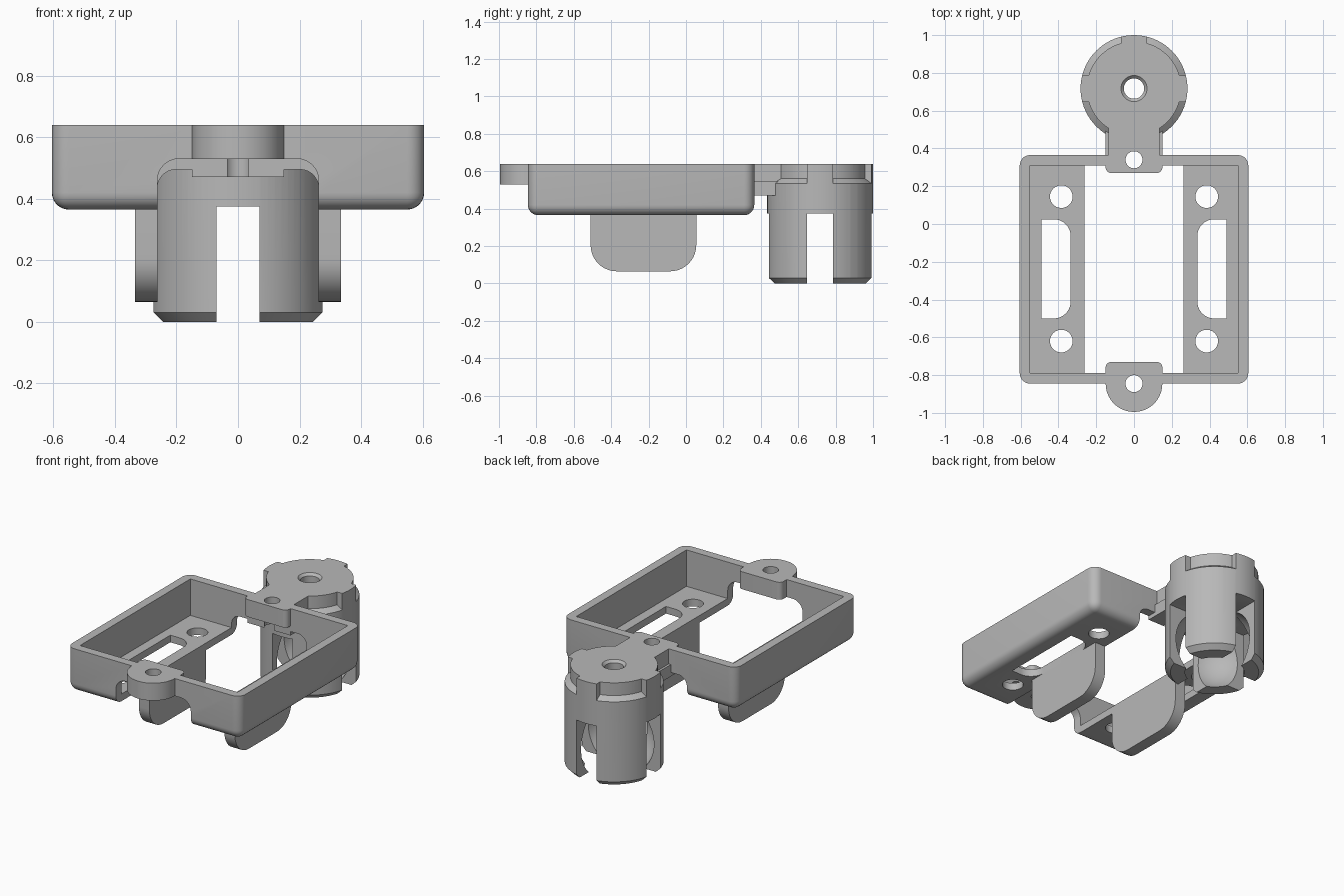
import bpy, bmesh, math
from mathutils import Vector

cube = bpy.data.objects.get("Cube")
if cube:
    bpy.data.objects.remove(cube, do_unlink=True)

grey = bpy.data.materials.new("plain_grey")
grey.use_nodes = True
colour = (0.48, 0.48, 0.48, 1)
grey.diffuse_color = colour
grey.node_tree.nodes["Principled BSDF"].inputs["Base Color"].default_value = colour


def make(name, bm):
    bmesh.ops.recalc_face_normals(bm, faces=bm.faces)
    mesh = bpy.data.meshes.new(name)
    bm.to_mesh(mesh)
    bm.free()
    ob = bpy.data.objects.new(name, mesh)
    bpy.context.collection.objects.link(ob)
    return ob


def rounded(a0, a1, b0, b1, radii=(0, 0, 0, 0), steps=10):
    """Rectangle outline; radii run counter-clockwise from the low corner."""
    pts = []
    corners = ((a0, b0, 1, 1), (a1, b0, -1, 1), (a1, b1, -1, -1), (a0, b1, 1, -1))
    for i, ((a, b, sa, sb), r) in enumerate(zip(corners, radii)):
        if not r:
            pts.append((a, b))
            continue
        for k in range(steps + 1):
            t = math.pi * (1 + i / 2) + math.pi / 2 * k / steps
            pts.append((a + sa * r + r * math.cos(t), b + sb * r + r * math.sin(t)))
    return pts


def prism(name, pts, axis, lo, hi):
    """Extrude an outline along x, y or z."""
    place = {"x": lambda a, b, c: (c, a, b),
             "y": lambda a, b, c: (a, c, b),
             "z": lambda a, b, c: (a, b, c)}[axis]
    bm = bmesh.new()
    face = bm.faces.new([bm.verts.new(place(a, b, lo)) for a, b in pts])
    new = bmesh.ops.extrude_face_region(bm, geom=[face])["geom"]
    bmesh.ops.translate(bm, vec=Vector(place(0, 0, hi - lo)),
                        verts=[g for g in new if isinstance(g, bmesh.types.BMVert)])
    return make(name, bm)


def box(name, x0, x1, y0, y1, z0, z1):
    return prism(name, rounded(x0, x1, y0, y1), "z", z0, z1)


def lathe(name, profile, x, y, steps=72):
    """Revolve a closed (radius, height) profile around a vertical axis."""
    bm = bmesh.new()
    verts = [bm.verts.new((r, 0, z)) for r, z in profile]
    edges = [bm.edges.new((verts[i], verts[(i + 1) % len(verts)])) for i in range(len(verts))]
    bmesh.ops.spin(bm, geom=verts + edges, cent=(0, 0, 0), axis=(0, 0, 1),
                   angle=math.tau, steps=steps, use_duplicate=False)
    bmesh.ops.remove_doubles(bm, verts=bm.verts, dist=1e-5)
    bmesh.ops.dissolve_degenerate(bm, edges=bm.edges, dist=1e-5)
    bmesh.ops.translate(bm, verts=bm.verts, vec=(x, y, 0))
    return make(name, bm)


def cylinder(name, x, y, r, z0, z1):
    pts = [(x + r * math.cos(math.tau * k / 40), y + r * math.sin(math.tau * k / 40))
           for k in range(40)]
    return prism(name, pts, "z", z0, z1)


def combine(target, tools, operation):
    for tool in tools:
        tool.hide_render = True
        mod = target.modifiers.new("combine", "BOOLEAN")
        mod.operation, mod.solver, mod.object = operation, "EXACT", tool
        with bpy.context.temp_override(object=target, active_object=target):
            bpy.ops.object.modifier_apply(modifier=mod.name)
        bpy.data.objects.remove(tool, do_unlink=True)


TOP, FLOOR, BASE = 0.64, 0.41, 0.365
FRONT, BACK, OPEN = -0.845, 0.365, 0.262

# Tray frame with rounded vertical and lower edges
bm = bmesh.new()
bmesh.ops.create_cube(bm, size=1)
for v in bm.verts:
    v.co = (v.co.x * 1.21, v.co.y * (BACK - FRONT) + (BACK + FRONT) / 2,
            TOP if v.co.z > 0 else BASE)
edges = [e for e in bm.edges if min(v.co.z for v in e.verts) < TOP - 0.01]
bmesh.ops.bevel(bm, geom=edges, offset=0.055, segments=7, profile=0.5, affect="EDGES")
frame = make("tray_frame", bm)

# Hollow the tray and open the middle, with arches through both end walls
combine(frame, [
    box("cavity", -0.55, 0.55, -0.79, 0.31, FLOOR, 0.8),
    prism("front_arch", rounded(-OPEN, OPEN, 0.1, 0.53, (0, 0, 0.07, 0.07)), "y", -1.1, 0.2),
    prism("back_arch", rounded(-OPEN, OPEN, 0.1, 0.495, (0, 0, 0.06, 0.06)), "y", 0.1, 0.5),
], "DIFFERENCE")

# Screw tabs and the neck leading to the socket
combine(frame, [
    prism("front_tab", rounded(-0.15, 0.15, -0.995, -0.73, (0.149, 0.149, 0.03, 0.03)),
          "z", 0.53, TOP),
    prism("back_tab", rounded(-0.15, 0.15, 0.27, BACK, (0.03, 0.03, 0, 0)), "z", 0.53, TOP),
    box("neck_lower", -0.15, 0.15, 0.31, 0.5, 0.47, 0.545),
    box("neck_upper", -0.135, 0.135, 0.32, 0.52, 0.5, TOP),
], "UNION")

# Screw holes and side slots
holes = [cylinder("tab_hole", 0, y, 0.045, 0.3, 0.8) for y in (FRONT, 0.34)]
for s in (-1, 1):
    holes += [cylinder("floor_hole", s * 0.385, y, 0.06, 0.2, 0.8) for y in (0.145, -0.62)]
    x0, x1 = sorted((s * 0.335, s * 0.49))
    radii = (0.09, 0, 0, 0.09) if s > 0 else (0, 0.09, 0.09, 0)
    holes.append(prism("side_slot", rounded(x0, x1, -0.5, 0.025, radii), "z", 0.2, 0.5))
combine(frame, holes, "DIFFERENCE")

# Hanging side flaps
flaps = []
for side, s in (("left", 1), ("right", -1)):
    x0, x1 = sorted((s * OPEN, s * 0.335))
    outline = rounded(-0.51, 0.055, 0.065, BASE + 0.01, (0.14, 0.14, 0, 0))
    flaps.append(prism(side + "_flap", outline, "x", x0, x1))

# Ball socket: chamfered barrel
CY, R = 0.717, 0.283
socket = lathe("ball_socket", [(0, 0), (R - 0.03, 0), (R, 0.03), (R, TOP), (0, TOP)], 0, CY)

# Spherical hollow
bm = bmesh.new()
bmesh.ops.create_uvsphere(bm, u_segments=48, v_segments=28, radius=0.24)
bmesh.ops.translate(bm, verts=bm.verts, vec=(0, CY, 0.17))
hollow = make("ball_hollow", bm)

# Stepped ledge around the top, interrupted by four lugs
ledge = lathe("ledge", [(0.25, 0.56), (0.35, 0.485), (0.35, 0.8), (0.25, 0.8)], 0, CY)
W = 0.07
combine(ledge, [box("lug_x", -0.5, 0.5, CY - W, CY + W, 0.4, 0.9),
                box("lug_y", -W, W, CY - 0.5, CY + 0.5, 0.4, 0.9)], "DIFFERENCE")

# Centre bore with countersink, and the crossed slots dividing the legs
bore = lathe("bore", [(0, 0.3), (0.054, 0.3), (0.054, TOP - 0.015),
                      (0.072, TOP + 0.003), (0.072, 0.8), (0, 0.8)], 0, CY, 40)
combine(socket, [
    hollow, ledge, bore,
    box("slot_x", -0.5, 0.5, CY - W, CY + W, -0.1, 0.375),
    box("slot_y", -W, W, CY - 0.5, CY + 0.5, -0.1, 0.375),
], "DIFFERENCE")

# Material and shading
for ob in [frame, socket] + flaps:
    ob.data.materials.clear()
    ob.data.materials.append(grey)
    for p in ob.data.polygons:
        p.material_index = 0
    bpy.ops.object.select_all(action="DESELECT")
    ob.select_set(True)
    bpy.context.view_layer.objects.active = ob
    bpy.ops.object.shade_smooth_by_angle(angle=math.radians(30))
